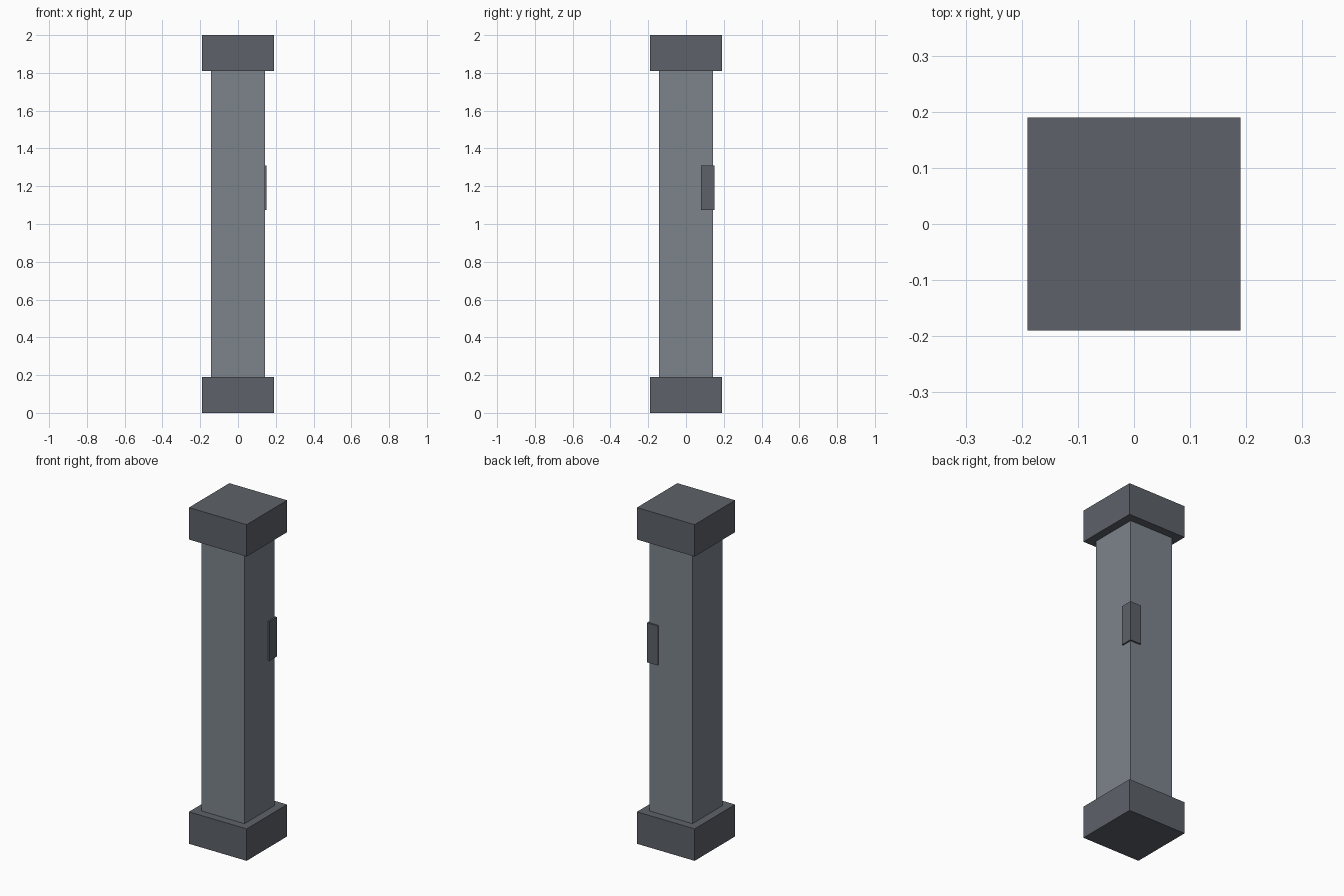
import bpy

if "Cube" in bpy.data.objects:
    bpy.data.objects.remove(bpy.data.objects["Cube"])


def material(name, color):
    mat = bpy.data.materials.new(name)
    mat.diffuse_color = (*color, 1)
    mat.use_nodes = True
    mat.node_tree.nodes["Principled BSDF"].inputs["Base Color"].default_value = mat.diffuse_color
    return mat


def block(name, lo, hi, mat):
    """Axis-aligned box between two corners."""
    bpy.ops.mesh.primitive_cube_add(size=1, location=[(a + b) / 2 for a, b in zip(lo, hi)])
    obj = bpy.context.object
    obj.name = name
    obj.scale = [b - a for a, b in zip(lo, hi)]
    bpy.ops.object.transform_apply(location=False, rotation=False, scale=True)
    obj.data.materials.append(mat)
    return obj


light = material("light_slate", (0.20, 0.23, 0.26))
dark = material("dark_slate", (0.11, 0.12, 0.14))

W, S, H = 0.19, 0.142, 0.19  # block half-width, shaft half-width, block height

# Square foot and head blocks
for name, z in (("base_block", 0), ("top_block", 2 - H)):
    block(name, (-W, -W, z), (W, W, z + H), dark)

# Shaft between them
block("shaft", (-S, -S, H), (S, S, 2 - H), light)

# Small guard wrapped round the back right corner of the shaft
block("corner_guard", (0.08, 0.08, 1.075), (0.151, 0.151, 1.31), dark)
